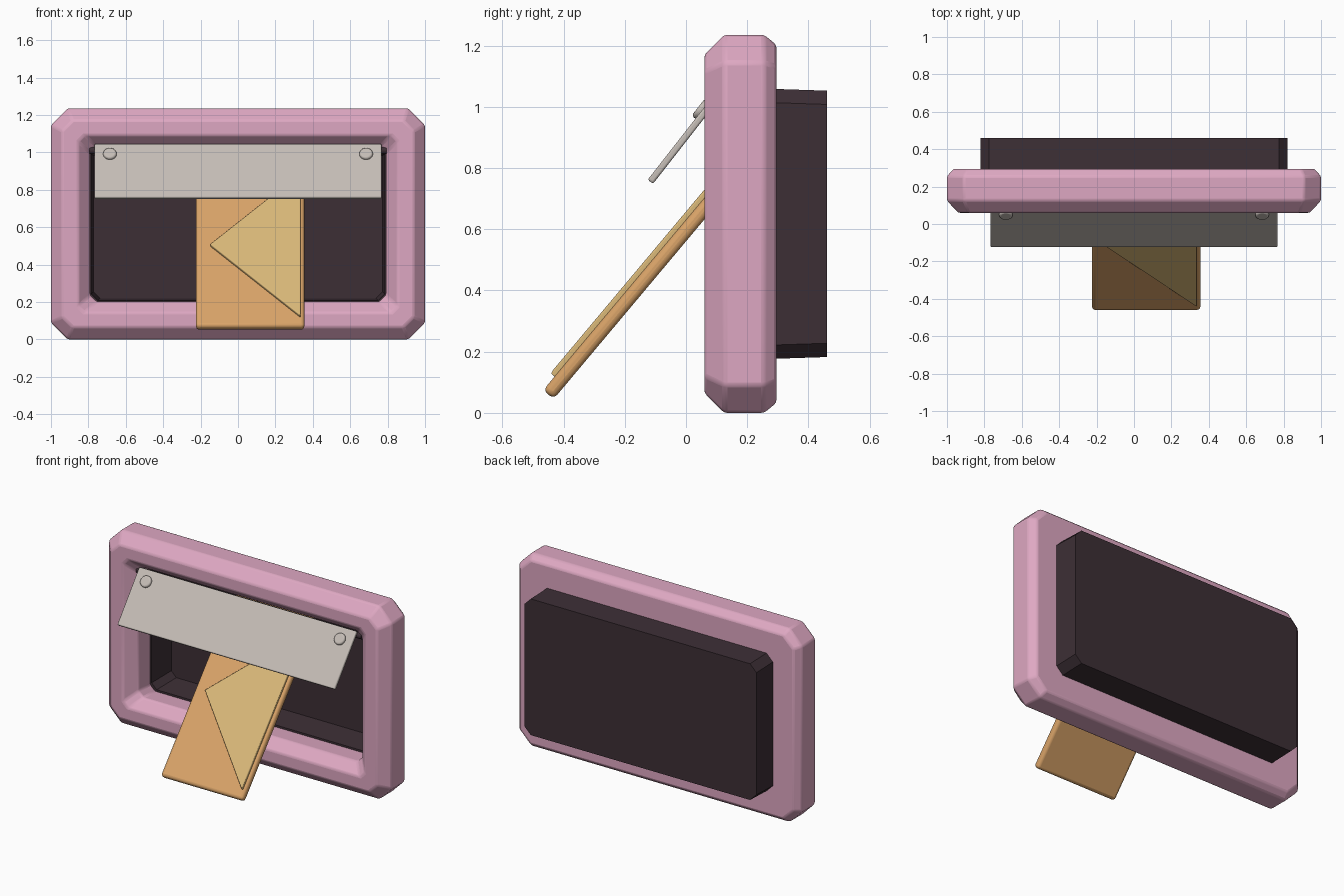
import bpy, bmesh, math
from mathutils import Matrix, Vector

if "Cube" in bpy.data.objects:
    bpy.data.objects.remove(bpy.data.objects["Cube"])

MID_Z = 0.6175


def material(name, rgb):
    m = bpy.data.materials.new(name)
    m.use_nodes = True
    m.diffuse_color = (*rgb, 1)
    m.node_tree.nodes["Principled BSDF"].inputs["Base Color"].default_value = (*rgb, 1)
    return m


pink = material("pink", (0.73, 0.39, 0.54))
dark = material("dark plum", (0.046, 0.028, 0.036))
grey = material("warm grey", (0.56, 0.51, 0.47))
orange = material("orange", (0.70, 0.37, 0.14))
sand = material("sand", (0.70, 0.48, 0.19))


def finish(name, bm, mat, bevel=0, segments=2, matrix=None):
    bmesh.ops.recalc_face_normals(bm, faces=bm.faces)
    mesh = bpy.data.meshes.new(name)
    bm.to_mesh(mesh)
    bm.free()
    mesh.materials.append(mat)
    obj = bpy.data.objects.new(name, mesh)
    bpy.context.collection.objects.link(obj)
    if matrix:
        obj.matrix_world = matrix
    if bevel:
        mod = obj.modifiers.new("soft edges", 'BEVEL')
        mod.width, mod.segments = bevel, segments
        mod.limit_method = 'ANGLE'
        mod.angle_limit = math.radians(25)
    bpy.ops.object.select_all(action='DESELECT')
    bpy.context.view_layer.objects.active = obj
    obj.select_set(True)
    bpy.ops.object.shade_smooth_by_angle(angle=math.radians(30))
    return obj


def octagon(bm, w, h, c, y):
    """Rectangle with cut corners, standing upright at depth y."""
    pts = [(w, h - c), (w - c, h), (c - w, h), (-w, h - c),
           (-w, c - h), (c - w, -h), (w - c, -h), (w, c - h)]
    return [bm.verts.new((x, y, MID_Z + z)) for x, z in pts]


def loft(name, sections, mat, closed, bevel=0):
    bm = bmesh.new()
    loops = [octagon(bm, *s) for s in sections]
    pairs = list(zip(loops, loops[1:]))
    if closed:
        pairs.append((loops[-1], loops[0]))
    else:
        bm.faces.new(loops[0])
        bm.faces.new(loops[-1])
    for a, b in pairs:
        for i in range(8):
            j = (i + 1) % 8
            bm.faces.new((a[i], a[j], b[j], b[i]))
    return finish(name, bm, mat, bevel)


def plate(name, outline, low, high, mat, matrix, bevel):
    """Flat outline extruded from low to high, then placed."""
    bm = bmesh.new()
    face = bm.faces.new([bm.verts.new((x, y, low)) for x, y in outline])
    out = bmesh.ops.extrude_face_region(bm, geom=[face])
    top = [v for v in out["geom"] if isinstance(v, bmesh.types.BMVert)]
    bmesh.ops.translate(bm, verts=top, vec=(0, 0, high - low))
    return finish(name, bm, mat, bevel, 3, matrix)


def rectangle(w, h):
    return [(-w, -h), (w, -h), (w, h), (-w, h)]


def tilted(location, degrees):
    return Matrix.Translation(location) @ Matrix.Rotation(math.radians(degrees), 4, 'X')


def disc(name, radius, depth, sides, mat, matrix, bevel=0):
    bm = bmesh.new()
    bmesh.ops.create_cone(bm, cap_ends=True, segments=sides, radius1=radius,
                          radius2=radius, depth=depth)
    return finish(name, bm, mat, bevel, 3, matrix)


# Chamfered frame around the opening: half width, half height, corner cut, depth
loft("frame", [
    (0.94, 0.5525, 0.055, 0.06), (1.0, 0.6175, 0.09, 0.125),
    (1.0, 0.6175, 0.09, 0.255), (0.965, 0.585, 0.07, 0.295),
    (0.80, 0.425, 0.035, 0.295), (0.79, 0.415, 0.035, 0.125),
    (0.855, 0.475, 0.035, 0.06)], pink, True, 0.01)

# Hollow box behind the frame, open to the front
loft("back_box", [
    (0.772, 0.398, 0.035, 0.43), (0.785, 0.41, 0.035, 0.25),
    (0.82, 0.442, 0.045, 0.25), (0.82, 0.435, 0.045, 0.46)], dark, False)

# Hinged flap, its pin and two rivets
flap = tilted((0, -0.005, 0.8975), 52)
plate("flap", rectangle(0.768, 0.181), -0.011, 0.011, grey, flap, 0.007)
disc("hinge_pin", 0.02, 1.59, 16, dark,
     Matrix.Translation((0, 0.125, 1.01)) @ Matrix.Rotation(math.pi / 2, 4, 'Y'))
for side, x in (("right", -0.685), ("left", 0.685)):
    disc(side + "_rivet", 0.036, 0.03, 24, grey,
         flap @ Matrix.Translation((x, 0.108, 0.012)), 0.01)

# Envelope sliding through the opening, with its folded triangle
letter = tilted((0.065, -0.08, 0.5), 50)
plate("envelope", rectangle(0.29, 0.575), -0.0225, 0.0225, orange, letter, 0.018)
plate("envelope_fold", [(-0.215, -0.02), (0.27, -0.52), (0.27, 0.48)],
      0.015, 0.04, sand, letter, 0.006)
